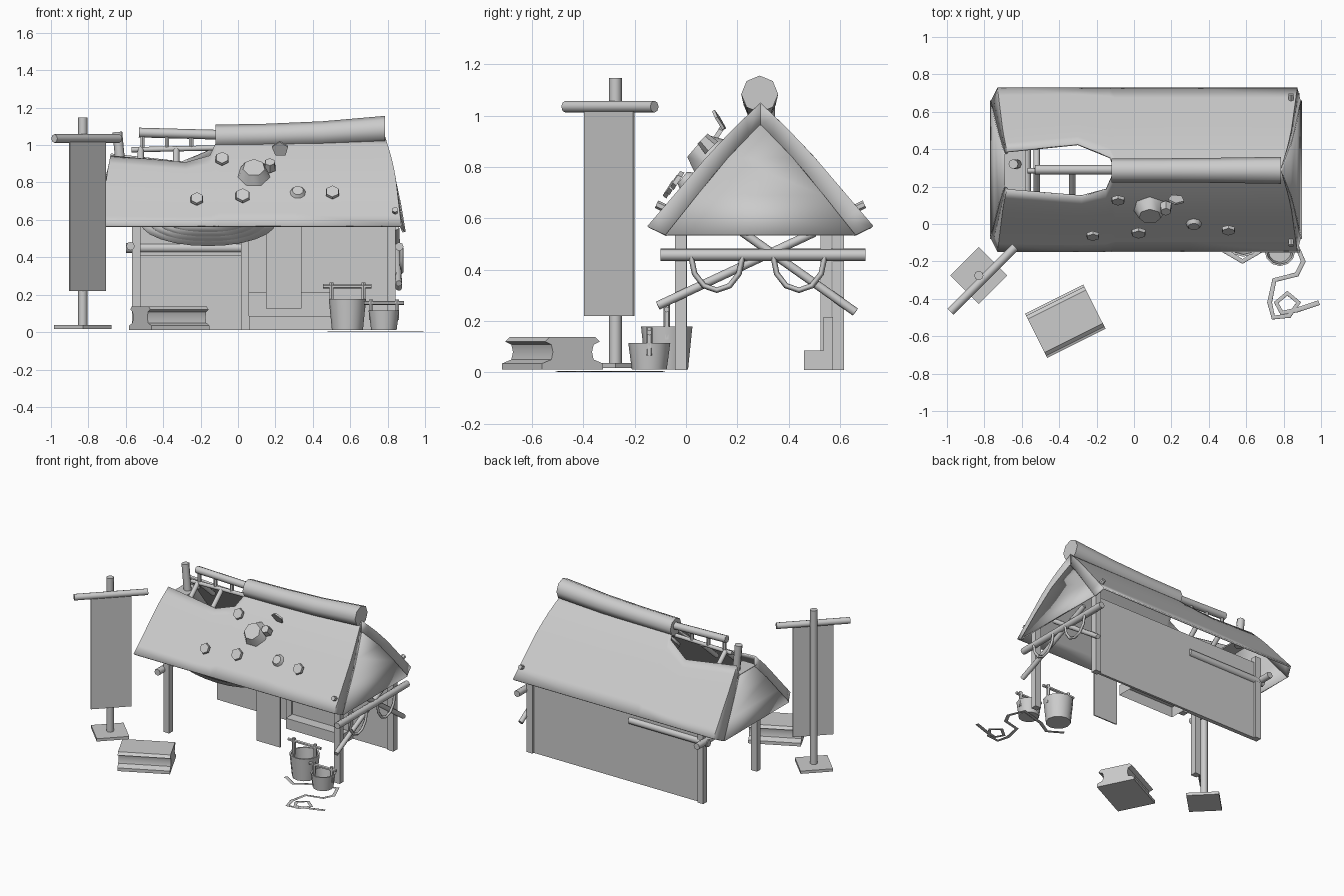
import bpy, bmesh, math
from mathutils import Vector, Matrix

cube = bpy.data.objects.get("Cube")
if cube:
    bpy.data.objects.remove(cube, do_unlink=True)

grey = bpy.data.materials.new("plain grey")
grey.use_nodes = True
grey.diffuse_color = (0.6, 0.6, 0.6, 1)
grey.node_tree.nodes["Principled BSDF"].inputs["Base Color"].default_value = (0.6, 0.6, 0.6, 1)


def finish(name, bm, angle=50, recalc=True):
    if recalc:
        bmesh.ops.recalc_face_normals(bm, faces=bm.faces)
    me = bpy.data.meshes.new(name)
    bm.to_mesh(me)
    bm.free()
    me.materials.append(grey)
    for p in me.polygons:
        p.use_smooth = True
    me.set_sharp_from_angle(angle=math.radians(angle))
    ob = bpy.data.objects.new(name, me)
    bpy.context.scene.collection.objects.link(ob)
    return ob


def thicken(ob, amount, offset):
    mod = ob.modifiers.new("thickness", "SOLIDIFY")
    mod.thickness, mod.offset = amount, offset


def rod(name, a, b, r, r2=None, n=8):
    a, b = Vector(a), Vector(b)
    bm = bmesh.new()
    m = Matrix.Translation((a + b) / 2) @ (b - a).to_track_quat("Z", "Y").to_matrix().to_4x4()
    bmesh.ops.create_cone(bm, cap_ends=True, segments=n, radius1=r,
                          radius2=r if r2 is None else r2, depth=(b - a).length, matrix=m)
    return finish(name, bm)


def box(name, lo, hi, turn=0):
    lo, hi = Vector(lo), Vector(hi)
    bm = bmesh.new()
    m = (Matrix.Translation((lo + hi) / 2) @ Matrix.Rotation(math.radians(turn), 4, "Z")
         @ Matrix.Diagonal((*(hi - lo), 1)))
    bmesh.ops.create_cube(bm, size=1, matrix=m)
    return finish(name, bm)


def rope(name, pts, r):
    cu = bpy.data.curves.new(name, "CURVE")
    cu.dimensions = "3D"
    cu.bevel_depth, cu.bevel_resolution = r, 0
    cu.use_fill_caps = True
    sp = cu.splines.new("POLY")
    sp.points.add(len(pts) - 1)
    for p, c in zip(sp.points, pts):
        p.co = (*c, 1)
    cu.materials.append(grey)
    ob = bpy.data.objects.new(name, cu)
    bpy.context.scene.collection.objects.link(ob)
    return ob


def lerp_table(table, v):
    for (a, fa), (b, fb) in zip(table, table[1:]):
        if v <= b:
            return fa + (fb - fa) * max(0, (v - a) / (b - a))
    return table[-1][1]


# Thatched roof: height and end positions by distance from the ridge
MID = 0.29
HEIGHT = [(0, 1.05), (0.1, 0.955), (0.205, 0.845), (0.32, 0.71), (0.44, 0.57)]
RIGHT = [(0, 0.785), (0.1, 0.815), (0.2, 0.84), (0.44, 0.873)]
LEFT = [(0, -0.63), (0.1, -0.68), (0.2, -0.7), (0.44, -0.73)]


def inner(ends, out, d, side):
    # edge of the thick thatch end, where the gable panel begins
    return Vector((lerp_table(ends, d) + out * d / 0.44, MID + side * d * 0.84,
                   lerp_table(HEIGHT, d) - 0.085 + 0.114 * d))


def slope(name, side, columns):
    # columns hold (position along the ridge, distance at which the thatch stops)
    bm = bmesh.new()
    rows = 8
    grid = []
    tops = [columns[0][1]] + [c[1] for c in columns] + [columns[-1][1]]
    for k, top in enumerate(tops):
        col = []
        for i in range(rows + 1):
            d = top + (0.44 - top) * i / rows
            if k == 0:
                co = inner(LEFT, -0.035, d, side)
            elif k == len(tops) - 1:
                co = inner(RIGHT, 0.018, d, side)
            else:
                x = columns[k - 1][0]
                x = lerp_table(LEFT, d) if k == 1 else lerp_table(RIGHT, d) if k == len(tops) - 2 else x
                co = (x, MID + side * d, lerp_table(HEIGHT, d))
            col.append(bm.verts.new(co))
        grid.append(col)
    for a, b in zip(grid, grid[1:]):
        for i in range(rows):
            f = [a[i], a[i + 1], b[i + 1], b[i]]
            bm.faces.new(f if side < 0 else f[::-1])
    thicken(finish(name, bm, recalc=False), 0.012, -1)


slope("front_thatch", -1, [(-0.7, 0.11), (-0.28, 0.145), (-0.15, 0.11), (-0.115, 0.03),
                           (-0.1, 0), (0.3, 0), (0.8, 0)])
slope("back_thatch", 1, [(-0.7, 0.1), (-0.3, 0.14), (-0.13, 0.07), (-0.1, 0), (0.3, 0), (0.8, 0)])


def gable(name, ends, out, top):
    bm = bmesh.new()
    ds = [top + (0.44 - top) * i / 3 for i in range(4)]
    rows = [[bm.verts.new(inner(ends, out, d, s)) for s in (-1, 1)] for d in ds]
    for a, b in zip(rows, rows[1:]):
        bm.faces.new((a[0], a[1], b[1], b[0]))
    thicken(finish(name, bm), 0.012, 0)


gable("right_gable", RIGHT, 0.018, 0.005)
gable("left_gable", LEFT, -0.035, 0.1)
box("broken_gable_flap", (-0.69, 0.18, 0.875), (-0.58, 0.4, 0.885))

# Ridge roll, swelling towards the right end
bm = bmesh.new()
rings = []
for x, z, r in ((-0.12, 1.045, 0.064), (0.15, 1.05, 0.064), (0.45, 1.06, 0.067), (0.785, 1.084, 0.072)):
    rings.append([bm.verts.new((x, 0.287 + r * math.cos(a), z + r * math.sin(a)))
                  for a in (math.tau * i / 8 for i in range(8))])
for a, b in zip(rings, rings[1:]):
    for i in range(8):
        bm.faces.new((a[i], a[i - 1], b[i - 1], b[i]))
bm.faces.new(rings[0])
bm.faces.new(rings[-1])
finish("ridge_roll", bm)

# Bare frame in the broken corner
rod("ridge_pole", (-0.53, 0.29, 1.067), (-0.1, 0.29, 1.055), 0.026)
rod("lower_pole", (-0.57, 0.285, 0.975), (-0.1, 0.285, 0.985), 0.014)
rod("broken_corner_post", (-0.625, 0.32, 0.86), (-0.645, 0.32, 1.07), 0.026)
for x in (-0.51, -0.38, -0.25):
    rod("pole_rung", (x, 0.287, 0.975), (x, 0.287, 1.06), 0.013, n=6)
for x, sides in ((-0.52, (-1, 1)), (-0.33, (-1,))):
    for side in sides:
        rod("rafter", (x, MID, 0.98), (x, MID + side * 0.17, 0.83), 0.017)

# Square posts, tie beams and back wall
for x in (-0.545, 0.82):
    for name, y in (("front_post", -0.02), ("back_post", 0.593)):
        box(name, (x - 0.023, y - 0.022, 0.01), (x + 0.023, y + 0.022, 0.62))
box("inner_post", (0.016, 0.523, 0.01), (0.06, 0.567, 0.6))
rod("left_tie_beam", (-0.575, -0.1, 0.46), (-0.575, 0.7, 0.46), 0.023)
rod("right_tie_beam", (0.862, -0.1, 0.457), (0.862, 0.7, 0.457), 0.023)
rod("back_rail", (-0.6, 0.595, 0.45), (0.03, 0.595, 0.45), 0.026)
box("back_wall", (-0.53, 0.583, 0.01), (0.82, 0.6, 0.58))
box("lower_wall_panel", (-0.523, 0.57, 0.01), (0.02, 0.59, 0.41))
box("door_cloth", (0.15, -0.005, 0.125), (0.34, 0.003, 0.64))
rod("brace_front", (0.86, -0.11, 0.26), (0.845, 0.5, 0.545), 0.017)
rod("brace_back", (0.86, 0.66, 0.235), (0.845, 0.2, 0.56), 0.017)
for s in (-1, 1):
    rod("roof_peg", (0.84, MID + s * 0.33, 0.62), (0.84, MID + s * 0.405, 0.655), 0.016, n=6)

# Stepped shelf against the wall, open underneath
bm = bmesh.new()
steps = [(0.46, 0.01), (0.46, 0.085), (0.535, 0.085), (0.535, 0.215), (0.583, 0.215), (0.583, 0.01)]
near, far = [[bm.verts.new((x, y, z)) for y, z in steps] for x in (0.06, 0.51)]
for i in range(4):
    bm.faces.new((near[i], near[i + 1], far[i + 1], far[i]))
bm.faces.new(near)
bm.faces.new(far)
finish("stepped_shelf", bm)

# Rope swags on the right tie beam
for y in (0.12, 0.44):
    rope("rope_swag", [(0.875, y + 0.1 * math.cos(a), 0.45 - 0.13 * math.sin(a))
                       for a in (math.pi * i / 6 for i in range(7))], 0.011)

# Gathered curtain under the front eave
for k in range(4):
    w, h = 0.36 - 0.05 * k, 0.125 - 0.025 * k
    bm = bmesh.new()
    y = -0.008 * k
    bm.faces.new([bm.verts.new((-0.16 + w * math.cos(a), y, 0.585 - h * math.sin(a)))
                  for a in (math.pi * i / 12 for i in range(13))])
    thicken(finish("curtain_fold", bm), 0.01, -1)

# Loose tufts on the front slope
for x, d, r in ((-0.22, 0.33, 0.038), (-0.085, 0.14, 0.04), (0.025, 0.315, 0.043), (0.505, 0.3, 0.04)):
    n = Vector((0, -0.85, 0.53))
    p = Vector((x, MID - d, lerp_table(HEIGHT, d))) + n * 0.03
    rod("roof_tuft", p - n * 0.01, p + n * 0.008, r, r * 0.9, n=6)
rod("smooth_tuft", (0.32, 0.02, 0.73), (0.32, -0.015, 0.758), 0.058, 0.03, n=9)
rod("large_tuft", (0.085, 0.11, 0.82), (0.085, 0.04, 0.88), 0.105, 0.06, n=7)
rod("side_tuft", (0.17, 0.1, 0.875), (0.17, 0.065, 0.91), 0.035, 0.028, n=6)
rod("loose_shard", (0.225, 0.125, 0.977), (0.226, 0.135, 0.983), 0.046, n=5)

# Standing banner, turned towards the front
C = Vector((-0.83, -0.275, 0))
along, out = Vector((0.707, 0.707, 0)), Vector((0.707, -0.707, 0))
up = Vector((0, 0, 1))
rod("banner_pole", C + up * 0.03, C + up * 1.147, 0.025)
bar = C + out * 0.03 + up * 1.035
rod("banner_crossbar", bar - along * 0.245, bar + along * 0.245, 0.023)
box("banner_foot", C - Vector((0.108, 0.108, -0.017)), C + Vector((0.108, 0.108, 0.037)), 45)
cloth = C + out * 0.035 + up * 0.62
box("banner_cloth", cloth - Vector((0.135, 0.004, 0.4)), cloth + Vector((0.135, 0.004, 0.4)), 45)

# Waisted wooden block
bm = bmesh.new()
half = [(0.132, 0.012), (0.132, 0.035), (0.092, 0.05), (0.085, 0.08), (0.092, 0.108), (0.12, 0.12), (0.1, 0.137)]
outline = half + [(-w, z) for w, z in half[::-1]]
turn = Matrix.Translation((-0.367, -0.52, 0)) @ Matrix.Rotation(math.radians(26.6), 4, "Z")
ends = [[bm.verts.new(turn @ Vector((x, w, z))) for w, z in outline] for x in (-0.174, 0.174)]
for i in range(len(outline)):
    bm.faces.new((ends[0][i - 1], ends[0][i], ends[1][i], ends[1][i - 1]))
for e in ends:
    bm.faces.new(e)
finish("wooden_block", bm, 30)


# Buckets with upright lugs and a carrying bar
def bucket(x, y, r, top, bar_z):
    bm = bmesh.new()
    loops = []
    for rad, z in ((r * 0.83, 0.012), (r, top), (r * 0.88, top), (r * 0.75, 0.03)):
        loops.append([bm.verts.new((x + rad * math.cos(a), y + rad * math.sin(a), z))
                      for a in (math.tau * i / 12 for i in range(12))])
    for a, b in zip(loops, loops[1:]):
        for i in range(12):
            bm.faces.new((a[i - 1], a[i], b[i], b[i - 1]))
    bm.faces.new(loops[0])
    bm.faces.new(loops[-1])
    finish("bucket", bm, 40)
    for s in (-1, 1):
        lug = x + s * r * 0.85
        rod("bucket_lug", (lug, y, top - 0.05), (lug, y, bar_z + 0.02), 0.012, n=6)
    rod("bucket_bar", (x - r * 1.3, y, bar_z), (x + r * 1.3, y, bar_z), 0.011, n=6)


bucket(0.585, -0.075, 0.1, 0.178, 0.245)
bucket(0.78, -0.143, 0.082, 0.115, 0.155)

# Coiled rope lying flat on the ground
path = [(0.48, -0.14), (0.58, -0.2), (0.68, -0.14), (0.86, -0.09), (0.905, -0.2), (0.87, -0.27), (0.75, -0.3),
        (0.725, -0.42), (0.745, -0.5), (0.83, -0.49), (0.88, -0.42), (0.82, -0.37), (0.76, -0.42), (0.79, -0.475),
        (0.87, -0.46), (0.99, -0.42)]
ground_rope = rope("ground_rope", [(x, y, 0) for x, y in path], 0.013)
ground_rope.scale.z = 0.12
ground_rope.location.z = 0.003
